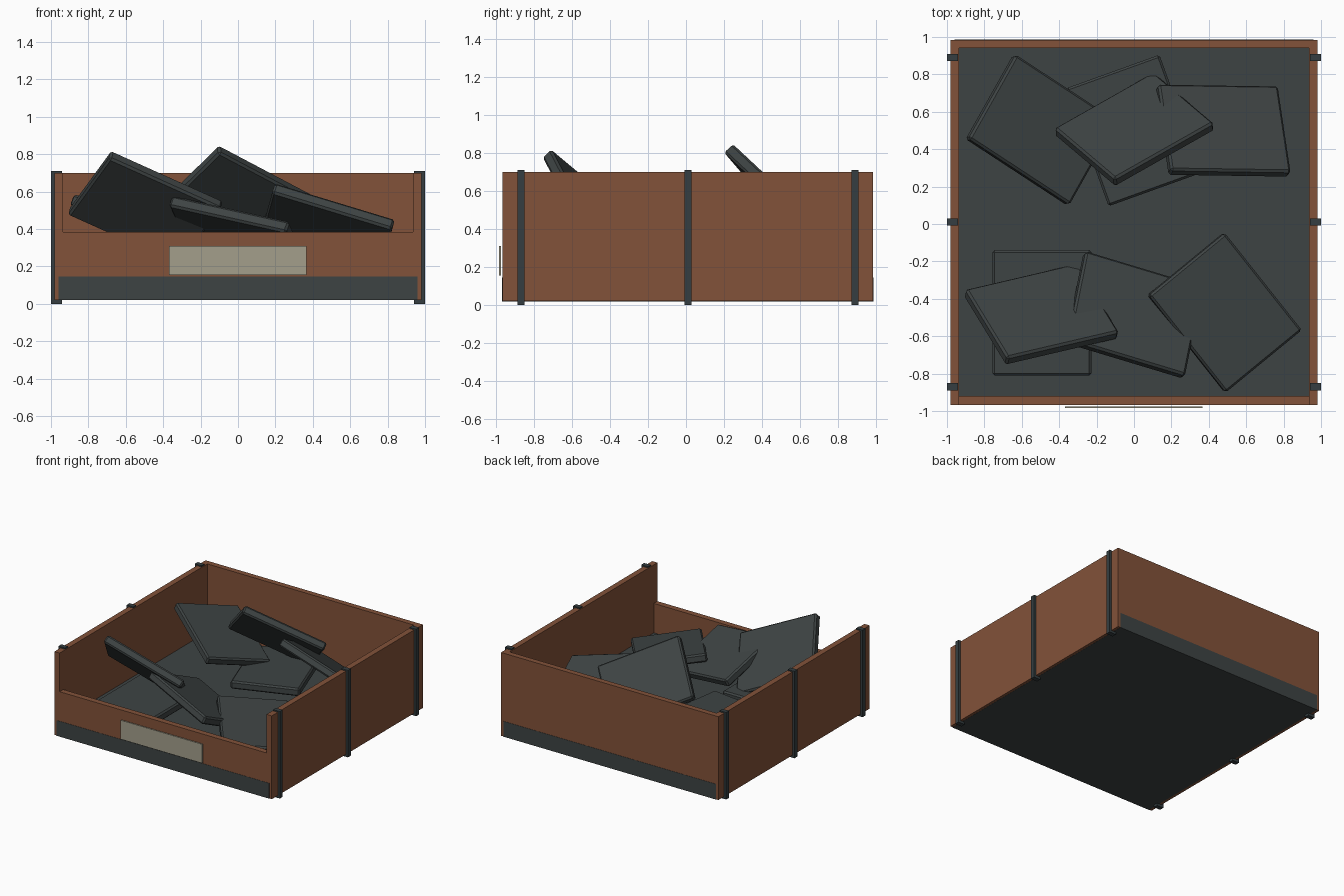
import bpy
from mathutils import Vector, Matrix

if "Cube" in bpy.data.objects:
    bpy.data.objects.remove(bpy.data.objects["Cube"])


def material(name, rgb):
    m = bpy.data.materials.new(name)
    m.diffuse_color = (*rgb, 1)
    m.use_nodes = True
    m.node_tree.nodes["Principled BSDF"].inputs["Base Color"].default_value = m.diffuse_color
    return m


BROWN = material("rusty_brown", (0.225, 0.084, 0.041))
DARK = material("dark_slate", (0.048, 0.057, 0.057))
STRAP = material("strap_grey", (0.035, 0.048, 0.052))
LABEL = material("label_beige", (0.37, 0.345, 0.26))


def box(name, lo, hi, mat):
    """Axis-aligned box between two corners."""
    lo, hi = Vector(lo), Vector(hi)
    bpy.ops.mesh.primitive_cube_add(size=1)
    o = bpy.context.object
    o.name = name
    o.data.transform(Matrix.Translation((lo + hi) / 2) @ Matrix.Diagonal((*(hi - lo), 1)))
    o.data.materials.append(mat)
    return o


def slab(name, corner, long_end, short_end, size=(0.67, 0.53, 0.065)):
    """Bevelled slab whose top face has the given corner and the ends of its long and short edges."""
    p, a, b = Vector(corner), Vector(long_end), Vector(short_end)
    u = (a - p).normalized()
    v = b - p
    v = (v - u * v.dot(u)).normalized()
    n = u.cross(v)
    if n.z < 0:
        v, n = -v, -n
    rot = Matrix((u, v, n)).transposed().to_4x4()
    o = box(name, [-s / 2 for s in size], [s / 2 for s in size], DARK)
    o.matrix_world = Matrix.Translation((a + b) / 2 - n * size[2] / 2) @ rot
    bev = o.modifiers.new("edge_bevel", 'BEVEL')
    bev.width = 0.012
    bev.segments = 1


# Open crate: tall sides and back, low front
for s, side in ((-1, "left"), (1, "right")):
    x0, x1 = sorted((s * 0.935, s * 0.982))
    box(side + "_wall", (x0, -0.967, 0.02), (x1, 0.985, 0.70), BROWN)
    # Vertical straps
    x0, x1 = sorted((s * 0.94, s))
    for i, y in enumerate((-0.87, 0.01, 0.89)):
        box(f"{side}_strap_{i}", (x0, y - 0.019, 0), (x1, y + 0.019, 0.71), STRAP)
box("back_wall", (-0.935, 0.94, 0.02), (0.935, 0.985, 0.70), BROWN)
box("front_wall", (-0.935, -0.967, 0.02), (0.935, -0.92, 0.385), BROWN)

# Floor slab, showing as a dark band on the front and back
box("floor", (-0.96, -0.969, 0.019), (0.96, 0.987, 0.145), DARK)

# Label plate
box("label_plate", (-0.37, -0.985, 0.155), (0.365, -0.976, 0.31), LABEL)

# Loose slabs: front pile
slab("front_slab_flat", (-0.755, -0.81, 0.28), (-0.755, -0.14, 0.28), (-0.23, -0.81, 0.28))
slab("front_slab_middle", (-0.35, -0.62, 0.58), (0.28, -0.81, 0.44), (-0.26, -0.14, 0.37))
slab("front_slab_steep", (-0.68, -0.72, 0.83), (-0.08, -0.58, 0.56), (-0.90, -0.34, 0.51))
slab("front_slab_right", (0.08, -0.37, 0.41), (0.50, -0.90, 0.31), (0.48, -0.05, 0.35))

# Loose slabs: back pile
slab("back_slab_left", (-0.89, 0.47, 0.59), (-0.34, 0.11, 0.41), (-0.63, 0.90, 0.463))
slab("back_slab_flat", (-0.36, 0.73, 0.28), (-0.13, 0.09, 0.28), (0.13, 0.91, 0.28))
slab("back_slab_right", (0.19, 0.29, 0.65), (0.85, 0.28, 0.45), (0.12, 0.75, 0.40))
slab("back_slab_steep", (-0.11, 0.24, 0.855), (0.42, 0.54, 0.575), (-0.42, 0.52, 0.53))
